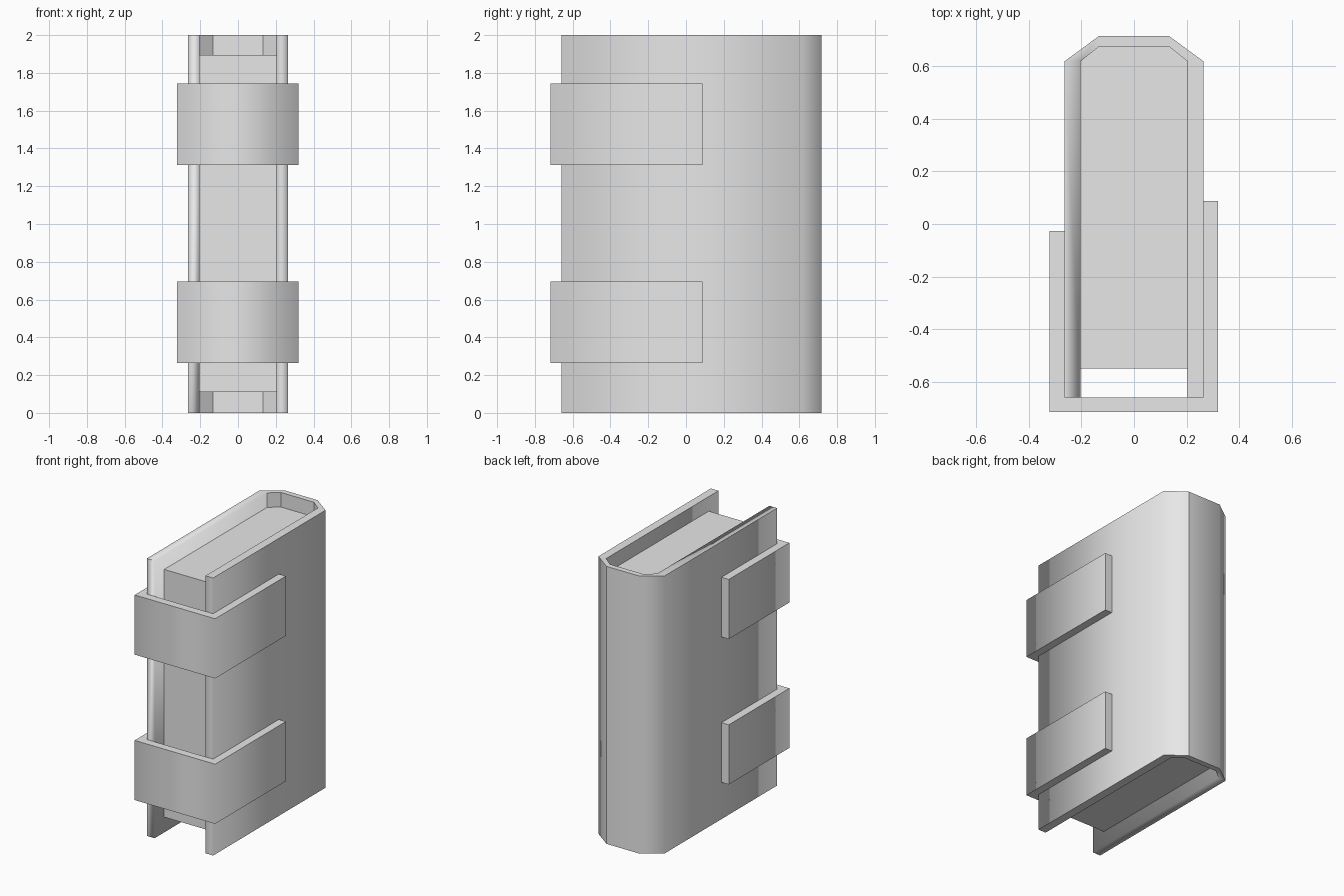
import bpy
import bmesh

cube = bpy.data.objects.get("Cube")
if cube:
    bpy.data.objects.remove(cube, do_unlink=True)

# One plain grey for every part
grey = bpy.data.materials.new("plain grey")
grey.use_nodes = True
colour = (0.8, 0.8, 0.8, 1)
grey.diffuse_color = colour
grey.node_tree.nodes["Principled BSDF"].inputs["Base Color"].default_value = colour


def prism(name, profile, z0, z1, is_soft=None):
    """Extrude a counter-clockwise plan profile; is_soft picks blended edges."""
    bm = bmesh.new()
    base = bm.faces.new([bm.verts.new((x, y, z0)) for x, y in profile])
    top = bmesh.ops.extrude_face_region(bm, geom=[base], use_keep_orig=True)
    verts = [v for v in top["geom"] if isinstance(v, bmesh.types.BMVert)]
    bmesh.ops.translate(bm, verts=verts, vec=(0, 0, z1 - z0))
    bmesh.ops.recalc_face_normals(bm, faces=bm.faces)
    for edge in bm.edges:
        a, b = (v.co for v in edge.verts)
        edge.smooth = bool(is_soft and is_soft(a, b))
    for face in bm.faces:
        face.smooth = is_soft is not None
    mesh = bpy.data.meshes.new(name)
    bm.to_mesh(mesh)
    bm.free()
    mesh.materials.append(grey)
    obj = bpy.data.objects.new(name, mesh)
    bpy.context.collection.objects.link(obj)
    return obj


def mirrored(half):
    """Complete a right-hand half profile across x = 0."""
    return half + [(-x, y) for x, y in reversed(half)]


# Cover: two boards joined by a chamfered spine, open at the front
front = -0.66
outer = mirrored([(0.264, front), (0.264, 0.62), (0.132, 0.717)])
inner = mirrored([(0.203, front), (0.203, 0.62), (0.132, 0.677)])


def cover_soft(a, b):
    upright = abs(a.z - b.z) > 1
    if upright:
        on_inner_spine = a.y > 0.6 and a.y < 0.7 and abs(a.x) < 0.22
        on_seam = a.x > 0.1 and a.x < 0.2 and a.y > 0.7
        return not (on_inner_spine or on_seam)
    # the inner rim of the board on -x rolls softly into its faces
    return abs(a.x + 0.203) < 0.01 and abs(b.x + 0.203) < 0.01


prism("cover", outer + inner[::-1], 0, 2, cover_soft)

# Page block, set back from the cover edges
prism("page_block", [(-0.203, -0.55), (0.203, -0.55)] + inner[1:-1], 0.11, 1.895)


# Straps wrapping the front, longer on +x
def strap_soft(a, b):
    return abs(a.z - b.z) > 0.1 and abs(a.x) > 0.3 and a.y < -0.7


left, right, face_y = -0.322, 0.32, -0.717
strap = [(left, face_y), (right, face_y), (right, 0.088), (0.262, 0.088),
         (0.262, front), (-0.264, front), (-0.264, -0.027), (left, -0.027)]
for name, z in (("lower_strap", 0.265), ("upper_strap", 1.313)):
    prism(name, strap, z, z + 0.43, strap_soft)
